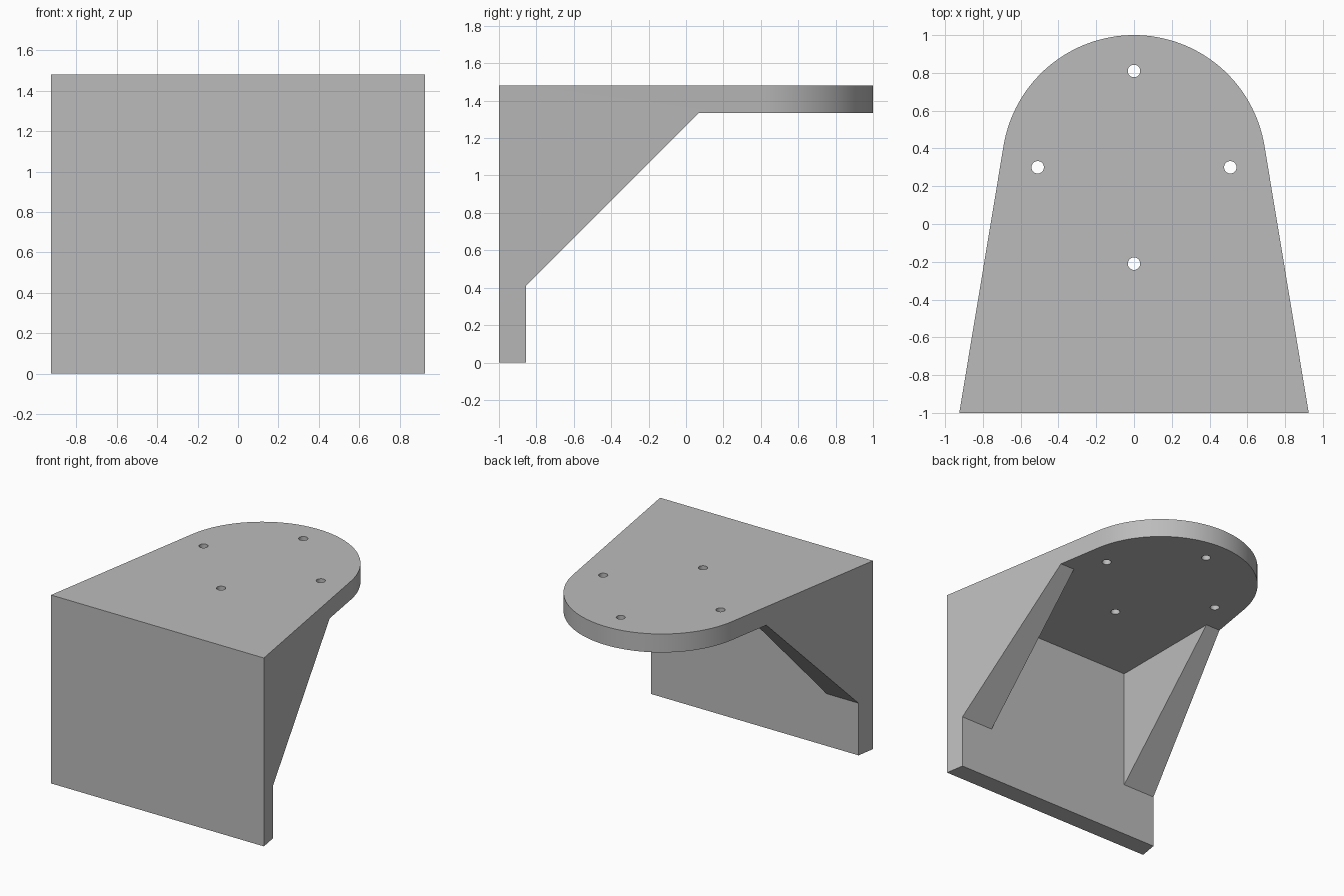
import bpy
import bmesh
from math import acos, atan2, cos, hypot, pi, radians, sin
from mathutils import Matrix, Vector

if "Cube" in bpy.data.objects:
    bpy.data.objects.remove(bpy.data.objects["Cube"], do_unlink=True)

HEIGHT = 1.48
THICK = 0.145
HALF_FRONT = 0.925
HALF_CAVITY = 0.625
ARC_CENTRE = 0.3
ARC_RADIUS = 0.7
UNDERSIDE = HEIGHT - THICK
WALL_BACK = -1 + THICK

grey = bpy.data.materials.new("plain grey")
grey.use_nodes = True
colour = (0.5, 0.5, 0.5, 1)
grey.diffuse_color = colour
grey.node_tree.nodes["Principled BSDF"].inputs["Base Color"].default_value = colour


def prism(name, points, offset):
    """Extrude a closed outline along the offset vector."""
    bm = bmesh.new()
    face = bm.faces.new([bm.verts.new(p) for p in points])
    result = bmesh.ops.extrude_face_region(bm, geom=[face])
    moved = [v for v in result["geom"] if isinstance(v, bmesh.types.BMVert)]
    bmesh.ops.translate(bm, verts=moved, vec=Vector(offset))
    bmesh.ops.recalc_face_normals(bm, faces=bm.faces)
    return finish(name, bm)


def finish(name, bm):
    mesh = bpy.data.meshes.new(name)
    bm.to_mesh(mesh)
    bm.free()
    obj = bpy.data.objects.new(name, mesh)
    mesh.materials.append(grey)
    bpy.context.collection.objects.link(obj)
    return obj


def cut(target, cutter, operation="DIFFERENCE"):
    """Apply a boolean and discard its cutter."""
    cutter.hide_render = True
    mod = target.modifiers.new("cut", "BOOLEAN")
    mod.operation = operation
    mod.solver = "EXACT"
    mod.object = cutter
    bpy.ops.object.select_all(action="DESELECT")
    bpy.context.view_layer.objects.active = target
    target.select_set(True)
    bpy.ops.object.modifier_apply(modifier=mod.name)
    bpy.data.objects.remove(cutter, do_unlink=True)


# Tapered outline whose straight sides run tangent into the round end
drop = -1 - ARC_CENTRE
start = atan2(drop, HALF_FRONT) + acos(ARC_RADIUS / hypot(drop, HALF_FRONT))
steps = 64
outline = [(-HALF_FRONT, -1, 0), (HALF_FRONT, -1, 0)]
for i in range(steps + 1):
    a = start + (pi - 2 * start) * i / steps
    outline.append((ARC_RADIUS * cos(a), ARC_CENTRE + ARC_RADIUS * sin(a), 0))
bracket = prism("bracket", outline, (0, 0, HEIGHT))

# Remove everything below the sloping gusset edges
brace_end = 0.07
brace_foot = UNDERSIDE - (brace_end - WALL_BACK)
below = [(WALL_BACK, -1), (WALL_BACK, brace_foot), (brace_end, UNDERSIDE),
         (2, UNDERSIDE), (2, -1)]
cut(bracket, prism("slope_cutter", [(-2, y, z) for y, z in below], (4, 0, 0)))

# Hollow between the two gussets
cavity = [(x, y, -1) for x, y in ((-HALF_CAVITY, WALL_BACK), (HALF_CAVITY, WALL_BACK),
                                  (HALF_CAVITY, 2), (-HALF_CAVITY, 2))]
cut(bracket, prism("cavity_cutter", cavity, (0, 0, 1 + UNDERSIDE)))

# Four bolt holes around the centre of the round end
for i in range(4):
    a = i * pi / 2
    bm = bmesh.new()
    place = Matrix.Translation((0.51 * cos(a), ARC_CENTRE + 0.51 * sin(a), HEIGHT))
    bmesh.ops.create_cone(bm, cap_ends=True, segments=32, radius1=0.033,
                          radius2=0.033, depth=1, matrix=place)
    cut(bracket, finish("hole_cutter", bm))

bpy.ops.object.shade_smooth_by_angle(angle=radians(20))
